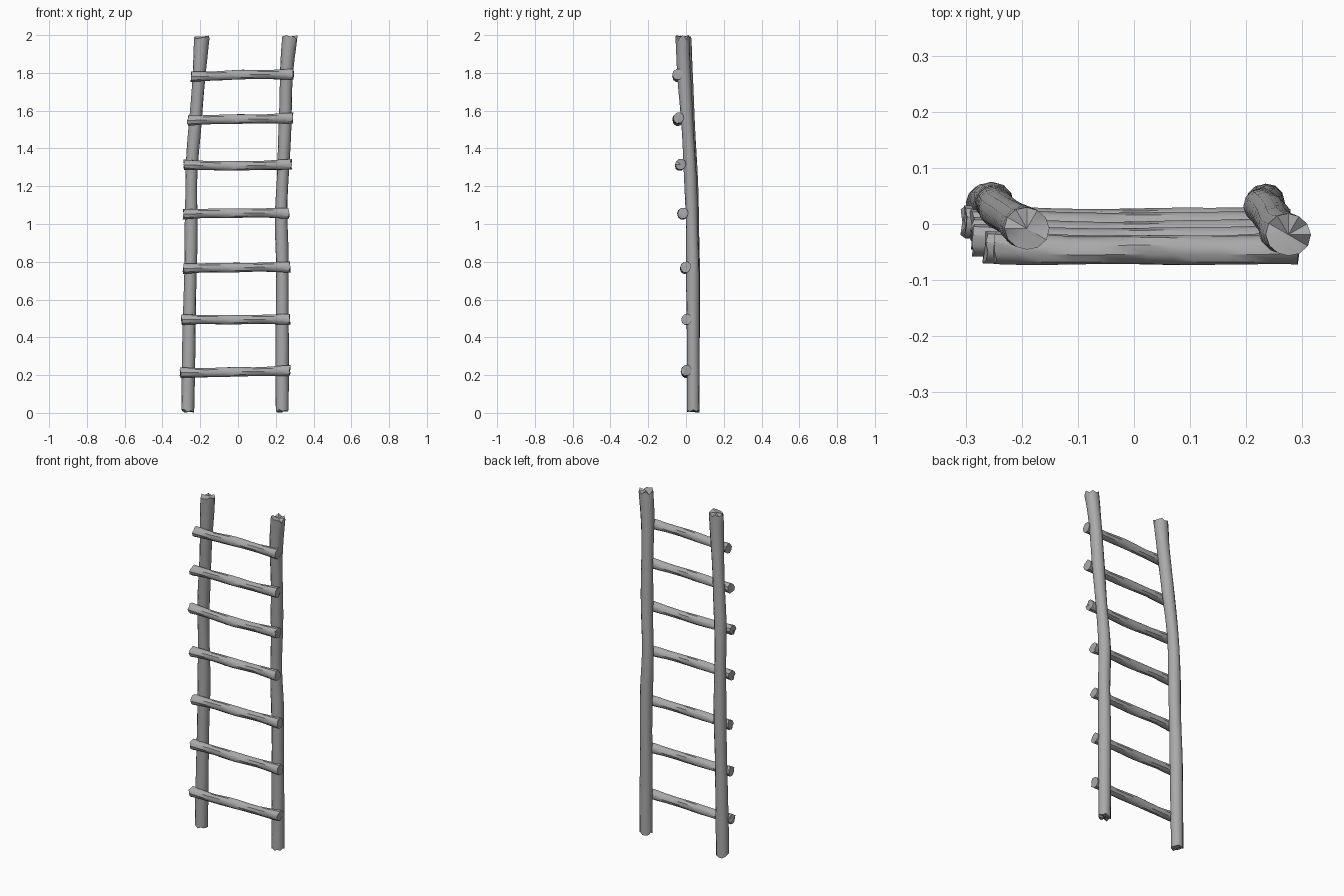
import bpy, bmesh, math, random
from mathutils import Vector

random.seed(4)
if "Cube" in bpy.data.objects:
    bpy.data.objects.remove(bpy.data.objects["Cube"])

wood = bpy.data.materials.new("grey_wood")
wood.use_nodes = True
GREY = (0.4, 0.4, 0.4, 1)
wood.diffuse_color = GREY
wood.node_tree.nodes["Principled BSDF"].inputs["Base Color"].default_value = GREY


def smooth_path(pts, steps):
    """Catmull-Rom samples through the points."""
    p = [2 * pts[0] - pts[1]] + pts + [2 * pts[-1] - pts[-2]]
    out = []
    for i in range(1, len(p) - 2):
        a, b, c, d = p[i - 1:i + 3]
        for s in range(steps):
            t = s / steps
            out.append(0.5 * (2 * b + (c - a) * t + (2 * a - 5 * b + 4 * c - d) * t ** 2
                              + (3 * b - a - 3 * c + d) * t ** 3))
    return out + [pts[-1]]


def branch(name, pts, radii, u, v, sides, chip, steps=3):
    """Sweep a slightly uneven round section along a path, with rough-cut ends."""
    axis = u.cross(v)
    path = smooth_path([Vector(p) for p in pts], steps)
    bm = bmesh.new()
    rings = []
    for i, c in enumerate(path):
        f = i / (len(path) - 1) * (len(radii) - 1)
        k = min(int(f), len(radii) - 2)
        r = radii[k] + (radii[k + 1] - radii[k]) * (f - k)
        end = {0: 1, len(path) - 1: -1}.get(i, 0)
        ring = []
        for s in range(sides):
            a = math.tau * s / sides
            q = r * (1 + 0.04 * math.sin(2 * a + i))
            cut = axis * end * random.uniform(0, chip)
            ring.append(bm.verts.new(c + u * q * math.cos(a) + v * q * math.sin(a) + cut))
        rings.append(ring)
    for lo, hi in zip(rings, rings[1:]):
        for s in range(sides):
            t = (s + 1) % sides
            bm.faces.new((lo[s], lo[t], hi[t], hi[s]))
    # Rough end caps
    for ring, c, sign in ((rings[0], path[0], 1), (rings[-1], path[-1], -1)):
        tip = bm.verts.new(c + axis * sign * chip * 0.4)
        for s in range(sides):
            bm.faces.new((ring[s], ring[(s + 1) % sides], tip))
    bmesh.ops.recalc_face_normals(bm, faces=bm.faces)
    me = bpy.data.meshes.new(name)
    bm.to_mesh(me)
    bm.free()
    me.materials.append(wood)
    ob = bpy.data.objects.new(name, me)
    bpy.context.collection.objects.link(ob)
    bpy.ops.object.select_all(action="DESELECT")
    ob.select_set(True)
    bpy.context.view_layer.objects.active = ob
    bpy.ops.object.shade_smooth_by_angle(angle=math.radians(35))


X, Y, Z = Vector((1, 0, 0)), Vector((0, 1, 0)), Vector((0, 0, 1))

# Two bent upright poles
heights = (0, 0.5, 0.8, 1.05, 1.3, 1.55, 1.8, 2)
depths = (0.038, 0.038, 0.036, 0.032, 0.022, 0.008, -0.008, -0.016)
poles = {
    "right_pole": ((-.266, -.258, -.25, -.248, -.245, -.225, -.205, -.191), 0.008),
    "left_pole": ((.234, .234, .235, .228, .24, .25, .257, .275), -0.003),
}
for name, (xs, dy) in poles.items():
    pts = [(x, y + dy * z / 2, z) for x, y, z in zip(xs, depths, heights)]
    branch(name, pts, (0.034, 0.034, 0.032, 0.033, 0.039), X, Y, 12, 0.022)

# Seven rungs: left end, right end, depth, height at each end, sag in the middle
rungs = [
    (-.31, .28, .003, .213, .226, -.004),
    (-.303, .28, .005, .495, .497, -.004),
    (-.293, .28, -.001, .765, .773, 0),
    (-.293, .275, -.015, 1.053, 1.057, .004),
    (-.29, .287, -.027, 1.315, 1.318, -.008),
    (-.27, .295, -.041, 1.548, 1.56, .002),
    (-.252, .3, -.042, 1.78, 1.794, .003),
]
for n, (x0, x1, y, z0, z1, sag) in enumerate(rungs, 1):
    pts = []
    for t in (0, 0.25, 0.5, 0.75, 1):
        bow = math.sin(math.pi * t)
        wob = random.uniform(-0.002, 0.002)
        pts.append((x0 + (x1 - x0) * t, y - 0.005 * bow + wob,
                    z0 + (z1 - z0) * t + sag * bow + wob))
    branch(f"rung_{n}", pts, (0.029, 0.025, 0.026, 0.025, 0.029), Y, Z, 10, 0.01)
